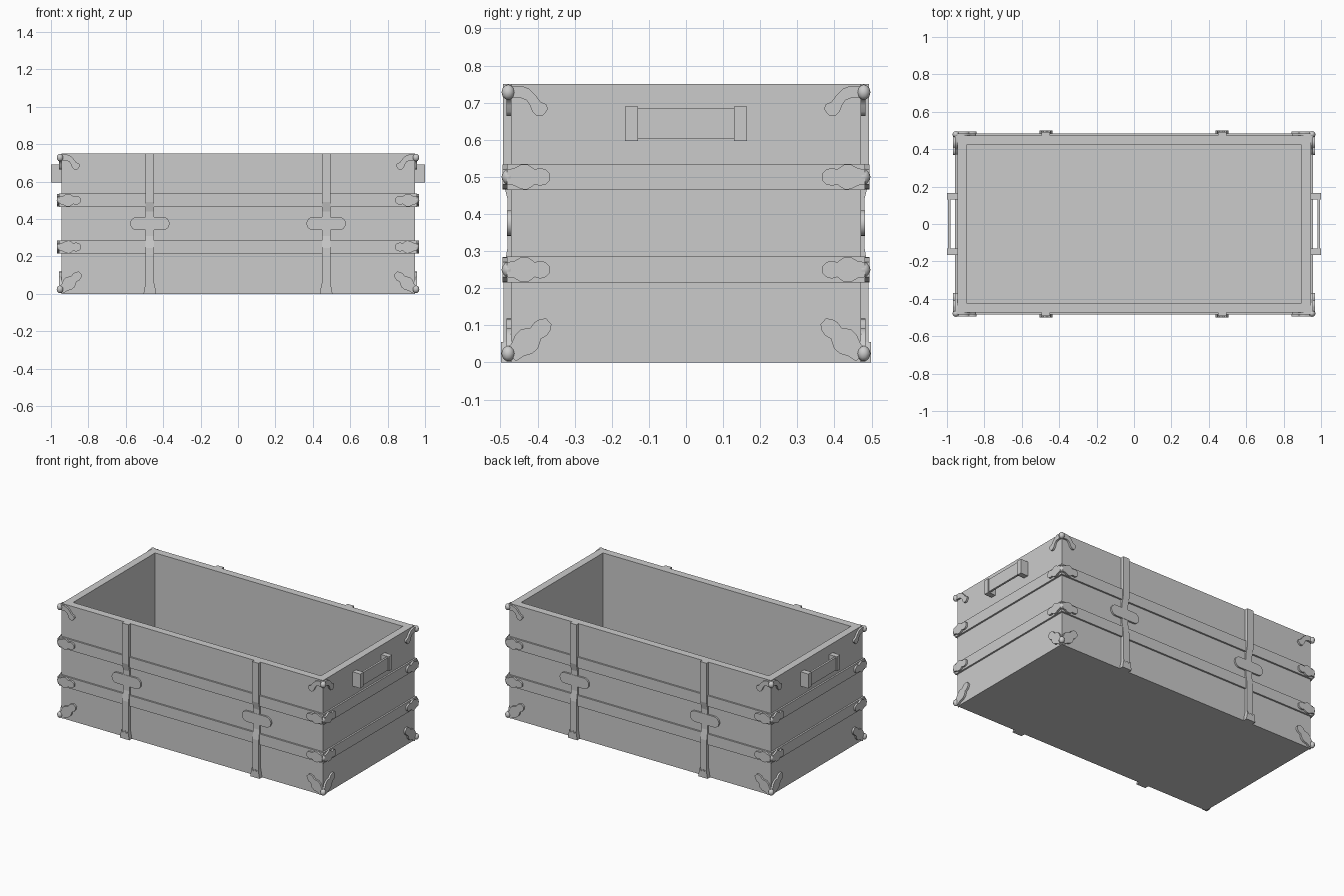
import bpy, bmesh, math
from mathutils import Vector, Matrix

if "Cube" in bpy.data.objects:
    bpy.data.objects.remove(bpy.data.objects["Cube"])

grey = bpy.data.materials.new("plain grey")
grey.diffuse_color = (0.6, 0.6, 0.6, 1)
grey.use_nodes = True
grey.node_tree.nodes["Principled BSDF"].inputs["Base Color"].default_value = grey.diffuse_color

HX, HY, H = 0.945, 0.472, 0.75      # half length, half width, height of chest
BAND = 0.011                        # how far the bands stand out
SIDES = (-1, 1)


def finish(name, bm, smooth=False):
    bmesh.ops.recalc_face_normals(bm, faces=bm.faces)
    me = bpy.data.meshes.new(name)
    bm.to_mesh(me)
    bm.free()
    me.materials.append(grey)
    ob = bpy.data.objects.new(name, me)
    bpy.context.collection.objects.link(ob)
    if smooth:
        bpy.context.view_layer.objects.active = ob
        ob.select_set(True)
        bpy.ops.object.shade_smooth_by_angle(angle=math.radians(50))
        ob.select_set(False)
    return ob


def box(bm, lo, hi):
    lo, hi = Vector(lo), Vector(hi)
    m = Matrix.Translation((lo + hi) / 2) @ Matrix.Diagonal((hi - lo).to_4d())
    m[3][3] = 1
    bmesh.ops.create_cube(bm, size=1, matrix=m)


def plate(bm, pts, origin, u, v, n):
    """Extrude outline pts, laid out along u and v, by the vector n."""
    o, u, v, n = map(Vector, (origin, u, v, n))
    back = [bm.verts.new(o + u * a + v * b) for a, b in pts]
    front = [bm.verts.new(w.co + n) for w in back]
    bm.faces.new(back)
    bm.faces.new(front)
    for i in range(len(pts)):
        j = (i + 1) % len(pts)
        bm.faces.new((back[i], back[j], front[j], front[i]))


# Open chest: outer block with the top inset and pushed down
bm = bmesh.new()
box(bm, (-HX, -HY, 0), (HX, HY, H))
top = max(bm.faces, key=lambda f: f.calc_center_median().z)
bmesh.ops.inset_region(bm, faces=[top], thickness=0.069)
inner = bmesh.ops.extrude_face_region(bm, geom=[top])
bmesh.ops.translate(bm, vec=(0, 0, -0.68),
                    verts=[g for g in inner["geom"] if isinstance(g, bmesh.types.BMVert)])
if top.is_valid:
    bm.faces.remove(top)
finish("chest_body", bm)

# Two raised bands around the chest
for name, z in (("lower_band", 0.25), ("upper_band", 0.50)):
    bm = bmesh.new()
    for s in SIDES:
        a, b = sorted((s * (HY - 0.01), s * (HY + BAND)))
        box(bm, (-HX - BAND, a, z - 0.035), (HX + BAND, b, z + 0.035))
        a, b = sorted((s * (HX - 0.01), s * (HX + BAND)))
        box(bm, (a, -HY + 0.01, z - 0.035), (b, HY - 0.01, z + 0.035))
    finish(name, bm)

# Vertical straps, dipping in between the bands
STRAP = [(0.46, 0), (0.492, 0), (0.492, 0.245), (0.481, 0.31), (0.481, 0.44),
         (0.493, 0.49), (0.493, H), (0.46, H)]
# Shoe at the foot of each strap, with a notched top
SHOE = [(-0.034, 0), (0.034, 0), (0.024, 0.055), (0.012, 0.04), (0, 0.052),
        (-0.012, 0.04), (-0.024, 0.055)]
# Rounded cross plate
PILL = []
for i in range(9):
    t = -math.pi / 2 + math.pi * i / 8
    PILL.append((0.07 + 0.035 * math.cos(t), 0.375 + 0.035 * math.sin(t)))
PILL += [(-a, b) for a, b in reversed(PILL)]

straps, shoes, pills = bmesh.new(), bmesh.new(), bmesh.new()
for sx in SIDES:
    for sy in SIDES:
        x = sx * 0.471
        plate(straps, STRAP, (x - 0.023, 0, 0), (0, sy, 0), (0, 0, 1), (0.046, 0, 0))
        plate(shoes, SHOE, (x, sy * 0.465, 0), (1, 0, 0), (0, 0, 1), (0, sy * 0.034, 0))
        plate(pills, PILL, (x, sy * 0.465, 0), (1, 0, 0), (0, 0, 1), (0, sy * 0.018, 0))
finish("straps", straps)
finish("strap_shoes", shoes)
finish("strap_cross_plates", pills, True)

# End handles: two blocks joined by a flat grip
for name, s in (("left_handle", -1), ("right_handle", 1)):
    bm = bmesh.new()
    for sy in SIDES:
        x0, x1 = sorted((s * 0.94, s * 1.0))
        y0, y1 = sorted((sy * 0.13, sy * 0.165))
        box(bm, (x0, y0, 0.596), (x1, y1, 0.69))
    x0, x1 = sorted((s * 0.982, s * 0.995))
    box(bm, (x0, -0.135, 0.602), (x1, 0.135, 0.685))
    finish(name, bm)

# Corner fittings: lobed leaves, and hooked ones at the top
HALF = [(0, 0.02), (0.02, 0.023), (0.038, 0.033), (0.055, 0.034), (0.068, 0.026),
        (0.075, 0.02), (0.09, 0.024), (0.105, 0.02), (0.115, 0.01)]
LEAF = HALF + [(a, -b) for a, b in reversed(HALF)]
C = math.cos(math.radians(42)) * 1.2
S = math.sin(math.radians(42)) * 1.2
DIAG = [(a * C - b * S * 0.85, max(0.002, 0.018 + a * S + b * C * 0.85)) for a, b in LEAF]
HOOK = [(0, 0.745), (0.03, 0.745), (0.05, 0.737), (0.068, 0.718), (0.08, 0.702),
        (0.095, 0.696), (0.1, 0.683), (0.093, 0.673), (0.085, 0.664), (0.07, 0.664),
        (0.058, 0.676), (0.052, 0.692), (0.043, 0.706), (0.028, 0.712), (0, 0.712)]


def corner_set(name, outline, z, lift):
    bm = bmesh.new()
    for sx in SIDES:
        for sy in SIDES:
            cx, cy = sx * (HX + lift), sy * (HY + lift)
            d = 0.012
            plate(bm, outline, (cx, cy, z), (-sx, 0, 0), (0, 0, 1), (0, sy * d, 0))
            plate(bm, outline, (cx, cy, z), (0, -sy, 0), (0, 0, 1), (sx * d, 0, 0))
    finish(name, bm, True)


corner_set("bottom_corner_leaves", DIAG, 0, 0)
corner_set("lower_band_leaves", LEAF, 0.25, BAND)
corner_set("upper_band_leaves", LEAF, 0.50, BAND)
corner_set("top_corner_hooks", HOOK, 0, 0)

# Faceted knobs on every corner fitting
bm = bmesh.new()
for z in (0.024, 0.25, 0.50, 0.728):
    for sx in SIDES:
        for sy in SIDES:
            m = Matrix.Translation((sx * 0.952, sy * 0.479, z)) @ Matrix.Diagonal((1, 1, 1.15, 1))
            bmesh.ops.create_uvsphere(bm, u_segments=10, v_segments=6, radius=0.018, matrix=m)
finish("corner_knobs", bm, True)
